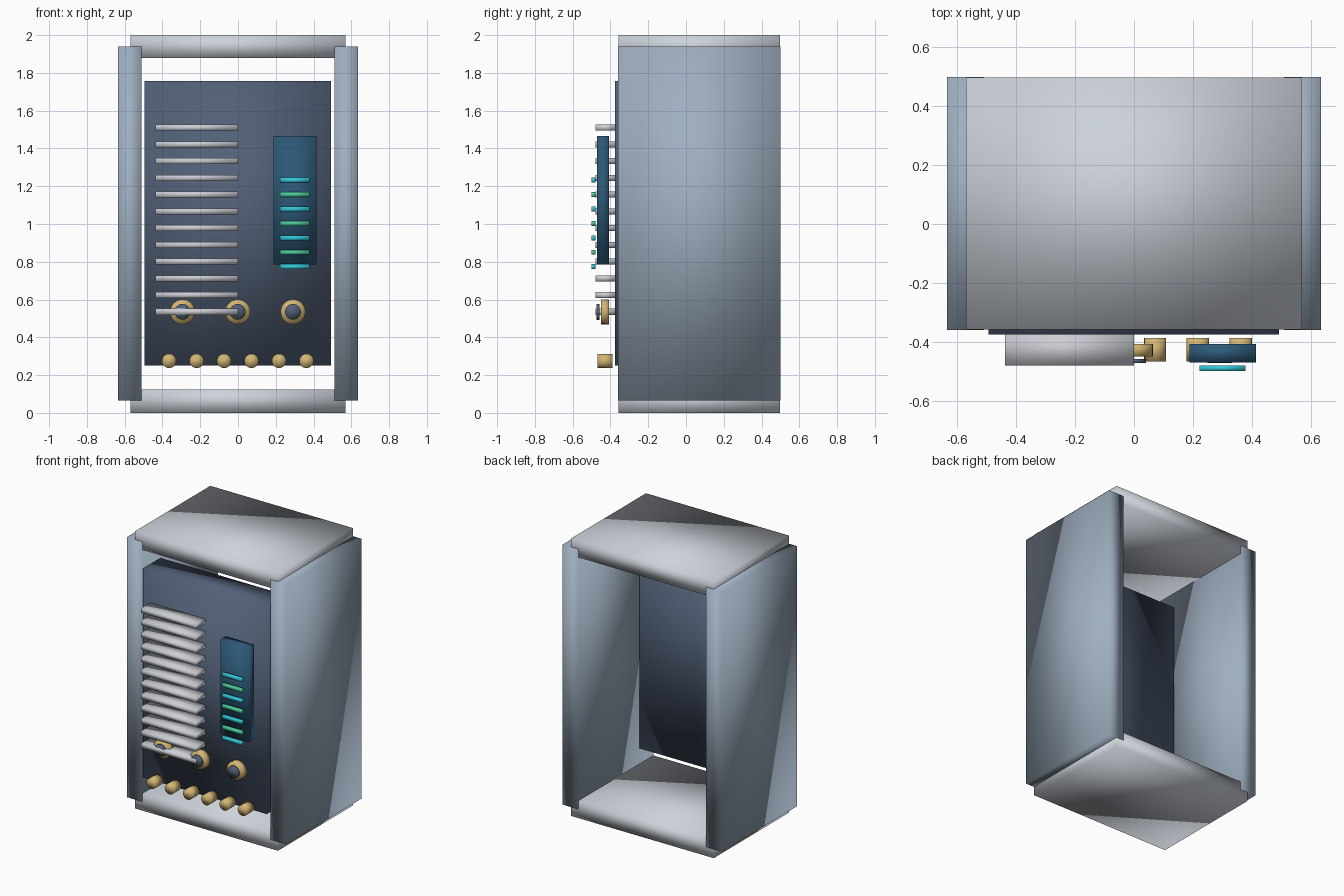
import bpy, bmesh, math
from mathutils import Matrix, Vector

cube = bpy.data.objects.get("Cube")
if cube:
    bpy.data.objects.remove(cube, do_unlink=True)


def material(name, r, g, b):
    """Flat material from display values, stored as linear."""
    col = [((c / 255 + 0.055) / 1.055) ** 2.4 for c in (r, g, b)] + [1.0]
    m = bpy.data.materials.new(name)
    m.use_nodes = True
    m.diffuse_color = col
    m.node_tree.nodes["Principled BSDF"].inputs["Base Color"].default_value = col
    return m


light_metal = material("light metal", 204, 210, 218)
blue_grey = material("blue grey", 158, 174, 191)
slate = material("dark slate", 82, 96, 119)
silver = material("silver", 204, 206, 212)
screen_blue = material("screen blue", 44, 88, 118)
cyan = material("cyan", 52, 200, 218)
green = material("green", 76, 204, 156)
brass = material("brass", 212, 182, 116)


def finish(name, bm, mat):
    mesh = bpy.data.meshes.new(name)
    bmesh.ops.recalc_face_normals(bm, faces=bm.faces)
    for f in bm.faces:
        f.smooth = True
    bm.to_mesh(mesh)
    bm.free()
    mesh.materials.append(mat)
    obj = bpy.data.objects.new(name, mesh)
    bpy.context.collection.objects.link(obj)
    return obj


def box(name, mat, x, y, z):
    """Box from (min, max) ranges on each axis."""
    bm = bmesh.new()
    bmesh.ops.create_cube(bm, size=1)
    size = Vector([r[1] - r[0] for r in (x, y, z)])
    mid = Vector([(r[0] + r[1]) / 2 for r in (x, y, z)])
    bmesh.ops.transform(bm, verts=bm.verts,
                        matrix=Matrix.Translation(mid) @ Matrix.Diagonal(size).to_4x4())
    return finish(name, bm, mat)


def disc(name, mat, x, z, radius, y, sides):
    """Cylinder lying along the depth axis."""
    bm = bmesh.new()
    turn = Matrix.Rotation(math.pi / 2, 4, 'X')
    move = Matrix.Translation((x, (y[0] + y[1]) / 2, z))
    bmesh.ops.create_cone(bm, cap_ends=True, segments=sides, radius1=radius,
                          radius2=radius, depth=y[1] - y[0], matrix=move @ turn)
    return finish(name, bm, mat)


# Open-backed cabinet shell
box("left_wall", blue_grey, (0.51, 0.635), (-0.36, 0.5), (0.065, 1.94))
box("right_wall", blue_grey, (-0.635, -0.51), (-0.36, 0.5), (0.065, 1.94))
box("top_plate", light_metal, (-0.57, 0.57), (-0.358, 0.498), (1.88, 2.0))
box("bottom_plate", light_metal, (-0.57, 0.57), (-0.358, 0.498), (0.0, 0.125))
box("front_panel", slate, (-0.495, 0.492), (-0.375, -0.175), (0.25, 1.757))

# Vent slats
for i in range(12):
    z = 1.51 - i * 0.0886
    box(f"vent_slat_{i + 1}", silver, (-0.438, 0.0), (-0.48, -0.37), (z - 0.016, z + 0.016))

# Display with alternating level bars
box("display", screen_blue, (0.188, 0.415), (-0.47, -0.408), (0.785, 1.465))
for i in range(7):
    z = 1.232 - i * 0.0763
    box(f"level_bar_{i + 1}", green if i % 2 else cyan,
        (0.222, 0.378), (-0.5, -0.48), (z - 0.013, z + 0.013))

# Dials with dark centres
for i in range(3):
    x = -0.294 + i * 0.2925
    disc(f"dial_{i + 1}", brass, x, 0.535, 0.066, (-0.45, -0.408), 24)
    disc(f"dial_centre_{i + 1}", slate, x, 0.535, 0.042, (-0.473, -0.458), 24)

# Row of push buttons
for i in range(6):
    disc(f"button_{i + 1}", brass, -0.365 + i * 0.1455, 0.275, 0.038, (-0.468, -0.388), 16)
